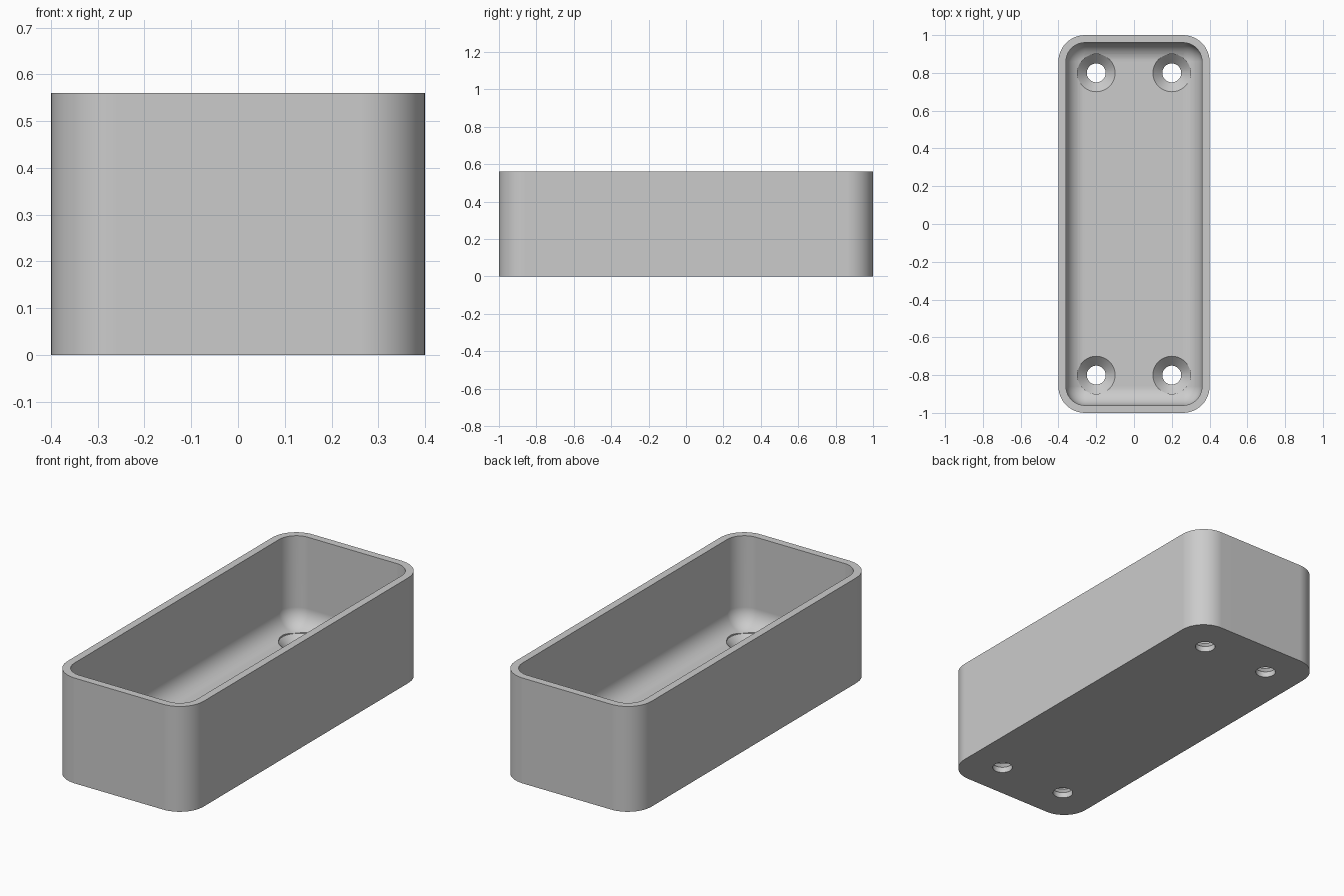
import bpy, bmesh
from math import sin, cos, pi

cube = bpy.data.objects.get("Cube")
if cube:
    bpy.data.objects.remove(cube, do_unlink=True)

HALF_X, HALF_Y, HEIGHT = 0.4, 1.0, 0.56
WALL, FLOOR, CORNER = 0.04, 0.08, 0.14
FILLET = CORNER - WALL
STEPS = 12

grey = bpy.data.materials.new("plain grey")
grey.use_nodes = True
colour = (0.6, 0.6, 0.6, 1)
grey.diffuse_color = colour
grey.node_tree.nodes["Principled BSDF"].inputs["Base Color"].default_value = colour


def rounded_ring(bm, inset, z):
    """Rounded rectangle, inset from the outer wall, at height z."""
    r = CORNER - inset
    cx, cy = HALF_X - CORNER, HALF_Y - CORNER
    ring = []
    for i, (sx, sy) in enumerate([(1, 1), (-1, 1), (-1, -1), (1, -1)]):
        for k in range(STEPS + 1):
            a = (i + k / STEPS) * pi / 2
            ring.append(bm.verts.new((sx * cx + r * cos(a), sy * cy + r * sin(a), z)))
    return ring


def circle_ring(bm, x, y, r, z, n=48):
    return [bm.verts.new((x + r * cos(2 * pi * k / n), y + r * sin(2 * pi * k / n), z))
            for k in range(n)]


def loft(bm, rings):
    """Skin a stack of rings and cap both ends."""
    for a, b in zip(rings, rings[1:]):
        for k in range(len(a)):
            j = (k + 1) % len(a)
            bm.faces.new((a[k], a[j], b[j], b[k]))
    bm.faces.new(rings[0][::-1])
    bm.faces.new(rings[-1])


def finish(bm, name):
    bmesh.ops.remove_doubles(bm, verts=bm.verts, dist=1e-5)
    bmesh.ops.recalc_face_normals(bm, faces=bm.faces)
    mesh = bpy.data.meshes.new(name)
    bm.to_mesh(mesh)
    bm.free()
    mesh.materials.append(grey)
    obj = bpy.data.objects.new(name, mesh)
    bpy.context.collection.objects.link(obj)
    return obj


# Open tray: outer wall, rim, inner wall, filleted floor
bm = bmesh.new()
profile = [(0, 0), (0, HEIGHT), (WALL, HEIGHT)]
for k in range(STEPS + 1):
    a = k / STEPS * pi / 2
    profile.append((WALL + FILLET * (1 - cos(a)), FLOOR + FILLET * (1 - sin(a))))
loft(bm, [rounded_ring(bm, inset, z) for inset, z in profile])
tray = finish(bm, "tray")

# Countersunk screw holes near the four corners
bm = bmesh.new()
for x in (-0.2, 0.2):
    for y in (-0.8, 0.8):
        loft(bm, [circle_ring(bm, x, y, r, z) for r, z in
                  ((0.05, -0.1), (0.05, 0.03), (0.1, FLOOR), (0.1, 0.25))])
cutter = finish(bm, "hole_cutter")
cutter.hide_render = True

cut = tray.modifiers.new("screw_holes", "BOOLEAN")
cut.operation = "DIFFERENCE"
cut.solver = "EXACT"
cut.object = cutter

bpy.ops.object.select_all(action="DESELECT")
tray.select_set(True)
bpy.context.view_layer.objects.active = tray
bpy.ops.object.modifier_apply(modifier=cut.name)
bpy.data.objects.remove(cutter, do_unlink=True)

# Soft corners with crisp rims
bpy.ops.object.shade_smooth_by_angle(angle=pi / 6)
weighted = tray.modifiers.new("flat_panels", "WEIGHTED_NORMAL")
weighted.keep_sharp = True
